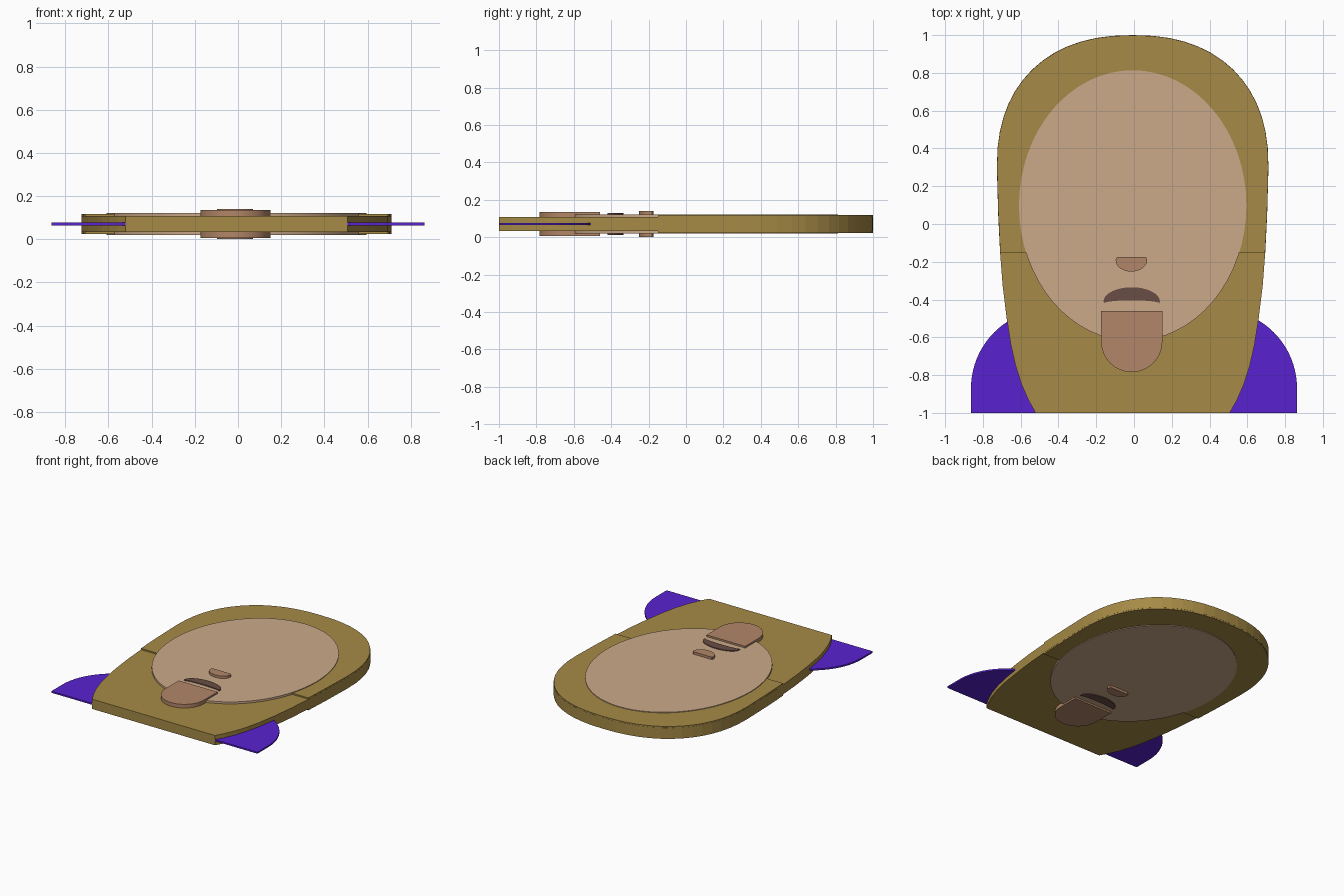
import bpy
import bmesh
from math import sin, cos, pi

default = bpy.data.objects.get("Cube")
if default:
    bpy.data.objects.remove(default, do_unlink=True)

MID_Z = 0.0705   # all layers are symmetric about this height
HEAD_X = -0.007


def material(name, rgb):
    m = bpy.data.materials.new(name)
    m.use_nodes = True
    m.diffuse_color = (*rgb, 1)
    m.node_tree.nodes["Principled BSDF"].inputs["Base Color"].default_value = (*rgb, 1)
    return m


def slab(name, outline, half, mat, x=HEAD_X, smooth=False):
    """Extrude a flat outline to both sides of the middle plane."""
    bm = bmesh.new()
    face = bm.faces.new([bm.verts.new((px, py, -half)) for px, py in outline])
    top = bmesh.ops.extrude_face_region(bm, geom=[face])["geom"]
    verts = [g for g in top if isinstance(g, bmesh.types.BMVert)]
    bmesh.ops.translate(bm, verts=verts, vec=(0, 0, 2 * half))
    bmesh.ops.recalc_face_normals(bm, faces=bm.faces[:])
    mesh = bpy.data.meshes.new(name)
    bm.to_mesh(mesh)
    bm.free()
    mesh.materials.append(mat)
    obj = bpy.data.objects.new(name, mesh)
    obj.location = (x, 0, MID_Z)
    bpy.context.collection.objects.link(obj)
    if smooth:
        bpy.ops.object.select_all(action="DESELECT")
        obj.select_set(True)
        bpy.context.view_layer.objects.active = obj
        bpy.ops.object.shade_smooth_by_angle(angle=0.6)
    return obj


def arc(cx, cy, rx, ry, start, end, steps, power=2.0):
    """Points on an ellipse, or on a squarer curve for a higher power."""
    def bend(v):
        return (1 if v >= 0 else -1) * abs(v) ** (2 / power)
    angles = [start + (end - start) * i / steps for i in range(steps + 1)]
    return [(cx + rx * bend(cos(a)), cy + ry * bend(sin(a))) for a in angles]


def mirrored(right):
    """Complete an outline from its right half, listed bottom to top."""
    return right + [(-px, py) for px, py in reversed(right) if px > 1e-5]


hair = material("olive gold", (0.381, 0.254, 0.061))
skin = material("light tan", (0.597, 0.402, 0.254))
tan = material("warm brown", (0.445, 0.238, 0.138))
dark = material("dark brown", (0.144, 0.076, 0.060))
violet = material("violet", (0.098, 0.016, 0.624))

# Hair: a full thin layer and a thicker cap over its upper part
crown = arc(0, 0.3, 0.719, 0.7, 0, pi / 2, 14, 2.3)
sides = [(0.514, -1), (0.553, -0.93), (0.588, -0.85), (0.62, -0.75), (0.645, -0.64),
         (0.667, -0.5), (0.688, -0.33)]
cheek = [(0.702, -0.15), (0.712, 0.05)]
slab("hair_back_layer", mirrored(sides + cheek + crown), 0.037, hair)
cap = [(px * 0.999, py * 0.999) for px, py in cheek + crown]
slab("hair_cap", mirrored(cap), 0.047, hair)

# Face oval
slab("face", arc(0, 0.097, 0.602, 0.717, 0, 2 * pi, 64)[:-1], 0.052, skin, smooth=True)

# Shoulders
slab("shoulders", mirrored([(0.863, -1)] + arc(0.443, -0.87, 0.42, 0.42, 0, pi / 2, 20)),
     0.006, violet, x=0, smooth=True)

# Goatee: square top, round bottom
slab("goatee", [(-0.162, -0.46)] + arc(0, -0.622, 0.162, 0.162, pi, 2 * pi, 28)
     + [(0.162, -0.46)], 0.065, tan, x=-0.012, smooth=True)

# Moustache: arched top, nearly flat underside
upper = arc(0, -0.41, 0.149, 0.075, 0, pi, 24)
lower = arc(0, -0.42, 0.146, 0.016, pi, 0, 16)
slab("moustache", upper + lower, 0.058, dark, x=-0.012, smooth=True)

# Nose: flat top with small shoulders, round underside
slab("nose", arc(0, -0.192, 0.083, 0.06, pi, 2 * pi, 20)
     + [(0.082, -0.181), (0.075, -0.175), (-0.075, -0.175), (-0.082, -0.181)],
     0.0705, tan, x=-0.014, smooth=True)
